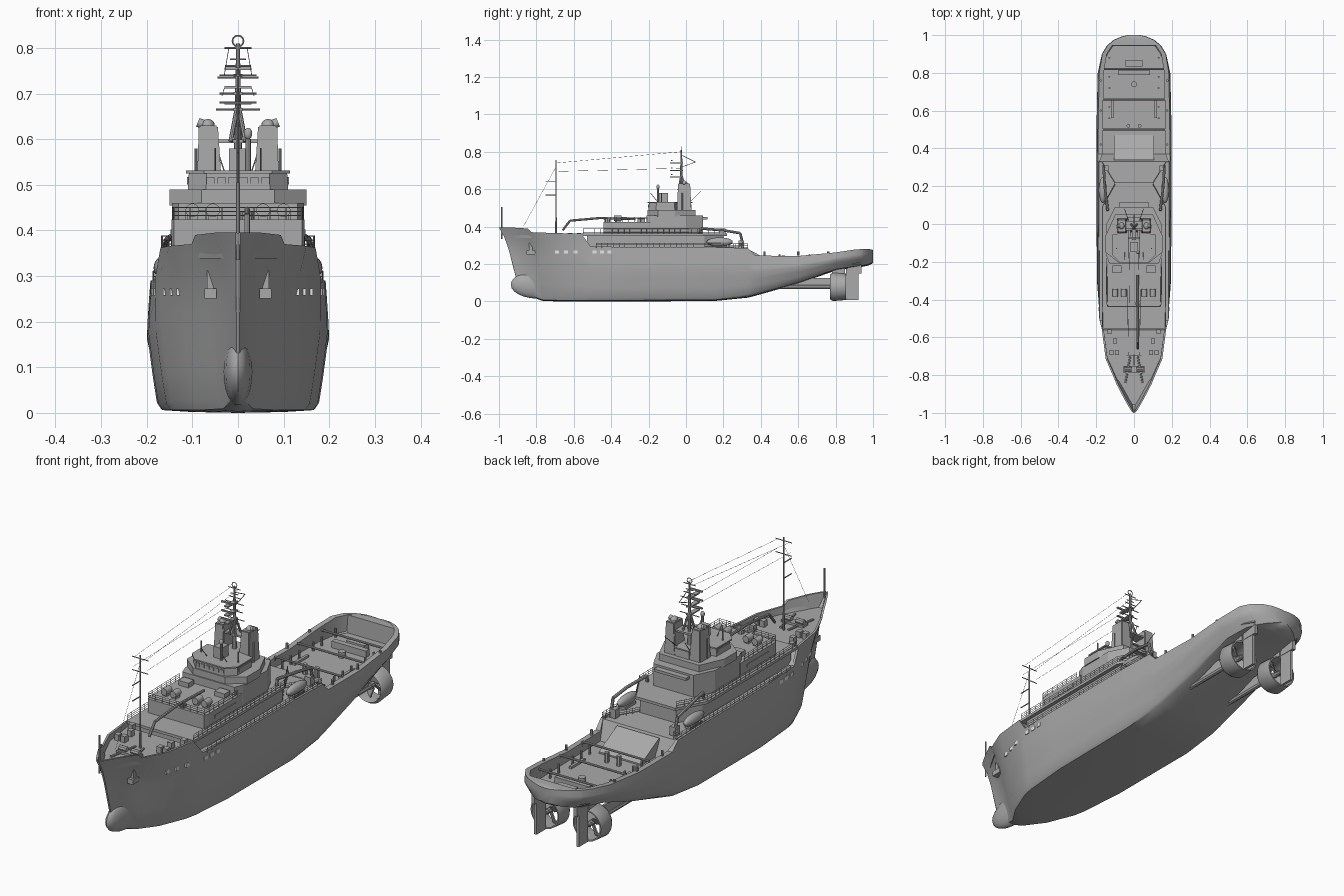
import bpy, bmesh, math
from mathutils import Vector, Matrix
from mathutils.bvhtree import BVHTree

cube = bpy.data.objects.get("Cube")
if cube:
    bpy.data.objects.remove(cube, do_unlink=True)


def material(name, v):
    m = bpy.data.materials.new(name)
    m.use_nodes = True
    m.diffuse_color = (v, v, v, 1)
    m.node_tree.nodes["Principled BSDF"].inputs["Base Color"].default_value = (v, v, v, 1)
    return m


GREY = material("ship grey", 0.4)
PALE = material("port opening white", 0.9)
BOTH = (1, -1)


def finish(name, bm, mat=GREY, smooth=True):
    bmesh.ops.recalc_face_normals(bm, faces=bm.faces)
    me = bpy.data.meshes.new(name)
    bm.to_mesh(me)
    bm.free()
    me.materials.append(mat)
    ob = bpy.data.objects.new(name, me)
    bpy.context.collection.objects.link(ob)
    if smooth:
        bpy.context.view_layer.objects.active = ob
        bpy.ops.object.select_all(action='DESELECT')
        ob.select_set(True)
        bpy.ops.object.shade_smooth_by_angle(angle=math.radians(40))
    return ob


def box(name, c, s, sides=(1,), mat=GREY):
    bm = bmesh.new()
    for k in sides:
        m = Matrix.Translation((c[0] * k, c[1], c[2])) @ Matrix.Diagonal((*s, 1))
        bmesh.ops.create_cube(bm, size=1, matrix=m)
    return finish(name, bm, mat, False)


def rods(name, pairs, r, sides=(1,), r2=None, seg=8):
    # straight round bars between pairs of points
    bm = bmesh.new()
    for k in sides:
        for a, b in pairs:
            a, b = Vector((a[0] * k, *a[1:])), Vector((b[0] * k, *b[1:]))
            d = b - a
            m = Matrix.Translation((a + b) / 2) @ d.to_track_quat('Z', 'Y').to_matrix().to_4x4()
            bmesh.ops.create_cone(bm, cap_ends=True, segments=seg, radius1=r,
                                  radius2=r if r2 is None else r2, depth=d.length, matrix=m)
    return finish(name, bm)


def chain(pts):
    return list(zip(pts[:-1], pts[1:]))


def prism(name, half, z0, z1, taper=1.0):
    # plan outline given for the +x half, mirrored to a full loop
    loop = half + [(-x, y) for x, y in reversed(half)]
    cy = sum(p[1] for p in loop) / len(loop)
    bm = bmesh.new()
    lo = [bm.verts.new((x, y, z0)) for x, y in loop]
    hi = [bm.verts.new((x * taper, cy + (y - cy) * taper, z1)) for x, y in loop]
    bm.faces.new(lo)
    bm.faces.new(hi)
    for i in range(len(loop)):
        j = (i + 1) % len(loop)
        bm.faces.new((lo[i], lo[j], hi[j], hi[i]))
    return finish(name, bm, GREY, False)


def blob(name, c, s, sides=(1,)):
    bm = bmesh.new()
    for k in sides:
        m = Matrix.Translation((c[0] * k, c[1], c[2])) @ Matrix.Diagonal((*s, 1))
        bmesh.ops.create_uvsphere(bm, u_segments=20, v_segments=12, radius=1, matrix=m)
    return finish(name, bm)


def rail(name, pts, h=0.026, step=0.03, sides=BOTH):
    up = lambda p, f: (p[0], p[1], p[2] + h * f)
    pairs = []
    for a, b in chain(pts):
        for f in (0.33, 0.66, 1):
            pairs.append((up(a, f), up(b, f)))
        n = max(1, int((Vector(b) - Vector(a)).length / step))
        for i in range(n + 1):
            p = tuple(Vector(a).lerp(Vector(b), i / n))
            pairs.append((p, up(p, 1)))
    rods(name, pairs, 0.0012, sides, seg=4)


# Hull stations: y, keel z, half widths at bilge, side and top, top z
STATIONS = [
    (-1, .06, .003, .004, .006, .395), (-.985, .05, .005, .008, .018, .395),
    (-.93, .03, .01, .024, .05, .395), (-.85, .006, .03, .06, .094, .39),
    (-.835, .003, .035, .067, .102, .37), (-.72, 0, .09, .122, .15, .366),
    (-.56, 0, .142, .17, .17, .362), (-.51, 0, .152, .18, .182, .295),
    (-.3, 0, .17, .196, .19, .29), (.15, .002, .173, .199, .192, .29),
    (.33, .02, .168, .199, .192, .285), (.37, .03, .163, .199, .191, .245),
    (.6, .095, .152, .197, .188, .243), (.8, .165, .14, .192, .184, .262),
    (.9, .18, .12, .17, .168, .277), (.942, .185, .095, .145, .142, .28),
    (.946, .186, .092, .142, .139, .28), (.975, .192, .062, .107, .103, .28),
    (.993, .2, .03, .065, .06, .278), (1, .208, .012, .03, .025, .274)]


def deck_level(y, top):
    if y < -.99 or y > .945:
        return top - .001
    return .338 if y < -.53 else top - .004 if y < .35 else .2


def hull():
    bm = bmesh.new()
    rings = []
    for y, zk, wb, wm, wt, zt in STATIONS:
        side = [(0, zk), (wb * .6, zk + .002), (wb * .97, zk + .006)]
        for f in (.07, .25, .42, .6, .7, .85, 1):
            w = wb + (wm - wb) * (f / .6) ** .8 if f <= .6 \
                else wm + (wt - wm) * ((f - .6) / .4) ** 1.3
            side.append((w, zk + f * (zt - zk)))
        inner = max(wt - (.024 if y > .35 else .01), wt * .4)
        side += [(inner, zt), (inner, deck_level(y, zt)), (0, deck_level(y, zt))]
        ring = side + [(-x, z) for x, z in reversed(side[1:-1])]
        rake = .12 * max(0, (-.6 - y) / .4)
        rings.append([bm.verts.new((x, y + rake * max(0, 1 - z / .395) ** .7, z)) for x, z in ring])
    for a, b in chain(rings):
        for i in range(len(a)):
            j = (i + 1) % len(a)
            bm.faces.new((a[i], a[j], b[j], b[i]))
    bm.faces.new(rings[0])
    bm.faces.new(rings[-1])
    bmesh.ops.recalc_face_normals(bm, faces=bm.faces)
    tree = BVHTree.FromBMesh(bm)
    finish("hull", bm)
    return tree


tree = hull()
side_x = lambda y, z: tree.ray_cast(Vector((1, y, z)), Vector((-1, 0, 0)))[0].x
blob("bulbous_bow", (0, -.79, .09), (.033, .147, .075))
for i, y in enumerate((-.69, -.64, -.59, -.49, -.45, -.41)):
    box(f"freeing_port_{i}", (side_x(y, .265) - .001, y, .265), (.008, .022, .016), BOTH, PALE)
ax = side_x(-.83, .28)
box("anchor_shank", (ax, -.83, .285), (.016, .018, .055), BOTH)
box("anchor_fluke", (ax, -.83, .262), (.026, .045, .022), BOTH)

# Stern gear: shafts, ducted propellers and rudders
PX, PY, PZ = .105, .815, .078
rods("propeller_shaft", [((PX, .42, PZ), (PX, PY + .02, PZ))], .011, BOTH)
box("shaft_bracket", (PX, .63, .1), (.01, .28, .05), BOTH)
rods("propeller_hub", [((PX, PY - .03, PZ), (PX, PY + .035, PZ))], .016, BOTH, .008)
bm = bmesh.new()
for k in BOTH:
    rings = []
    for i in range(28):
        a = math.tau * i / 28
        rings.append([bm.verts.new((PX * k + r * math.cos(a), PY + dy, PZ + r * math.sin(a)))
                      for r, dy in ((.066, -.045), (.076, -.03), (.07, .04), (.064, .04), (.06, -.02))])
    for a, b in zip(rings, rings[1:] + rings[:1]):
        for i in range(5):
            bm.faces.new((a[i], a[i - 1], b[i - 1], b[i]))
finish("propeller_duct", bm)
bm = bmesh.new()
for k in BOTH:
    for i in range(4):
        m = (Matrix.Translation((PX * k, PY, PZ)) @ Matrix.Rotation(i * math.pi / 2 + .4, 4, 'Y')
             @ Matrix.Translation((0, 0, .034)) @ Matrix.Rotation(.6, 4, 'Z') @ Matrix.Diagonal((.036, .005, .05, 1)))
        bmesh.ops.create_cube(bm, size=1, matrix=m)
finish("propeller_blades", bm, GREY, False)
box("duct_strut", (PX, PY, .165), (.014, .07, .04), BOTH)
box("rudder", (PX, .888, .092), (.012, .066, .17), BOTH)
box("rudder_head", (PX, .9, .175), (.016, .075, .05), BOTH)

# Deckhouses and bridge
prism("lower_house", [(.152, -.53), (.152, .1), (.09, .2)], .28, .35)
prism("upper_deck", [(.168, -.555), (.17, -.3), (.17, .09), (.1, .22)], .35, .362)
prism("fore_house", [(.14, -.44), (.146, -.42), (.146, -.18)], .36, .424)
prism("main_house", [(.13, -.21), (.145, -.17), (.145, 0), (.1, .09)], .36, .46)
prism("bridge_wing", [(.08, -.205), (.15, -.15), (.15, -.06), (.1, .05)], .455, .49)
prism("wheelhouse", [(.07, -.2), (.11, -.16), (.11, -.06), (.035, -.05), (.035, .03)], .49, .525, .98)
prism("bridge_roof", [(.075, -.205), (.114, -.165), (.114, -.055), (.036, -.045), (.036, .035)], .525, .531)
for i in range(6):
    box(f"bridge_window_{i}", ((i - 2.5) * .024, -.2, .509), (.017, .005, .016))
box("side_window", (.109, -.11, .509), (.005, .08, .016), BOTH)
box("house_window", (.146, -.3, .395), (.004, .15, .014), BOTH)
box("roof_locker", (0, -.12, .555), (.04, .05, .05))
rods("searchlight", [((.022, -.15, .53), (.022, -.15, .6))], .006)
blob("radar_dome", (.022, -.15, .612), (.009, .009, .013))
rods("whip_aerials", [((.092, y, .48), (.092, y, .58)) for y in (-.13, -.02)], .003, BOTH)
rods("slanted_aerials", [((.05, -.15, .53), (.05, -.19, .58)), ((.03, .02, .53), (.05, .08, .59))], .0015, BOTH)
box("aft_platform", (0, .06, .445), (.16, .11, .012))

# Ramp down to the working deck
ramp = box("deck_ramp", (0, .405, .235), (.21, .13, .08))
for v in ramp.data.vertices:
    if v.co.y > .4 and v.co.z > .23:
        v.co.z -= .068

# Funnels, broad at the foot, with exhaust cowls turned outboard
bm = bmesh.new()
for k in BOTH:
    m = Matrix.Translation((.062 * k, -.01, .545)) @ Matrix.Diagonal((.058, .08, .17, 1))
    for v in bmesh.ops.create_cube(bm, size=1, matrix=m)["verts"]:
        if v.co.z > .53:
            v.co.x = .065 * k + (v.co.x - .062 * k) * .72
            v.co.y = -.01 + (v.co.y + .01) * .8
bmesh.ops.bevel(bm, geom=bm.edges[:], offset=.003, segments=2, affect='EDGES')
finish("funnel", bm)
rods("exhaust_cowl", [((.066, -.01, .628), (.088, -.01, .637))], .011, BOTH, .01, 16)
blob("exhaust_bend", (.066, -.01, .63), (.015, .018, .014), BOTH)
box("funnel_bridge", (0, -.01, .595), (.1, .05, .008))

# Main mast with yards, radars and top ring
rods("main_mast", [((0, -.025, .48), (0, -.025, .81))], .011, r2=.004)
rods("mast_legs", [((.016, y, .595), (0, -.025, .68)) for y in (-.04, 0)], .005, BOTH)
rods("mast_yards", [((-w, -.025, z), (w, -.025, z)) for w, z in
                    ((.048, .665), (.04, .7), (.045, .735), (.028, .76), (.018, .775), (.03, .8))], .002)
for z in (.665, .7, .74):
    box(f"radar_platform_{int(z * 1000)}", (0, -.05, z), (.02, .07, .006))
    box(f"radar_scanner_{int(z * 1000)}", (0, -.075, z + .014), (.06, .008, .006))
rods("mast_gaff", [((0, -.02, .78), (0, .05, .745)), ((0, .05, .745), (0, -.02, .72))], .0015)
bpy.ops.mesh.primitive_torus_add(major_radius=.012, minor_radius=.0018, major_segments=24, minor_segments=6,
                                 location=(0, -.025, .815), rotation=(math.pi / 2, 0, 0))
bpy.context.object.name = "mast_top_ring"
bpy.context.object.data.materials.append(GREY)

# Foremast, jackstaff and wires
rods("foremast", [((0, -.695, .335), (0, -.695, .755))], .0045, r2=.0025)
rods("foremast_yards", [((-.04, -.695, z), (.04, -.695, z)) for z in (.68, .74)], .002)
rods("foremast_brackets", [((0, -.695, z), (0, -.75, z)) for z in (.57, .64)], .0025)
rods("jackstaff", [((0, -.985, .335), (0, -.985, .505))], .004)
rods("wires", [((.03, -.695, .74), (.02, -.03, .8)), ((.035, -.695, .695), (.03, -.03, .712)),
               ((0, -.695, .72), (0, -.87, .4))], .0007, BOTH, seg=4)

# Foredeck machinery
rods("crane_post", [((.02, -.42, .36), (.02, -.42, .44))], .014)
rods("crane_boom", chain([(.02, -.27, .44), (.02, -.46, .446), (.02, -.62, .432), (.02, -.66, .38)]), .006)
rods("windlass_drum", [((.012, -.77, .356), (.05, -.77, .356))], .012, BOTH)
box("windlass_base", (0, -.77, .342), (.11, .035, .012))
rods("chain_run", [((.02, -.7, .342), (.045, -.84, .342))], .005, BOTH)
for i, (x, y) in enumerate(((.09, -.68), (.12, -.68), (.1, -.62), (.13, -.57))):
    box(f"deck_locker_{i}", (x, y, .35), (.022, .025, .03), BOTH)
for i, x in enumerate((.055, .1)):
    rods(f"raft_canister_{i}", [((x, -.385, .444), (x, -.345, .444))], .015, BOTH, seg=16)
    box(f"raft_cradle_{i}", (x, -.365, .428), (.022, .03, .012), BOTH)
box("house_vent", (.09, -.24, .434), (.05, .04, .022), BOTH)

# Boats and davits
blob("lifeboat", (.165, .18, .318), (.02, .07, .024), BOTH)
box("boat_cradle", (.165, .18, .292), (.03, .08, .012), BOTH)
rods("davit", chain([(.14, .06, .29), (.14, .08, .39), (.155, .2, .38), (.16, .29, .365), (.16, .305, .3)]), .007, BOTH)
box("davit_base", (.15, .295, .305), (.03, .03, .04), BOTH)

# Railings
rail("upper_deck_rail", [(.166, -.55, .362), (.168, -.3, .362), (.168, .09, .362), (.1, .21, .362)])
rail("side_deck_rail", [(.184, -.48, .285), (.186, .1, .285), (.186, .33, .282)])
rail("fore_house_rail", [(0, -.438, .424), (.14, -.438, .424), (.144, -.21, .424)])
rail("aft_edge_rail", [(.186, .33, .282), (.17, .33, .282), (.09, .2, .282)])

# Working deck aft
for i, y in enumerate((.5, .66, .82)):
    rods(f"towing_beam_{i}", chain([(-.17, y, .22), (-.165, y, .248), (.165, y, .248), (.17, y, .22)]), .005)
rods("deck_bollard", [((.13, y, .2), (.13, y, .24)) for y in (.5, .56, .62, .72, .78, .88)], .005, BOTH)
rods("capstan", [((0, .74, .2), (0, .74, .225))], .016, seg=16)
box("tow_hatch", (0, .8, .215), (.17, .025, .03))
box("stern_winch", (0, .85, .213), (.09, .035, .026))
rods("tow_pins", [((.03, .52, .2), (.03, .52, .245))], .01, BOTH)
box("deck_rack", (.115, .61, .205), (.012, .1, .01), BOTH)
rods("bulwark_rollers", [((.176, y, .245), (.176, y, .268)) for y in (.42, .6, .76)], .006, BOTH)
